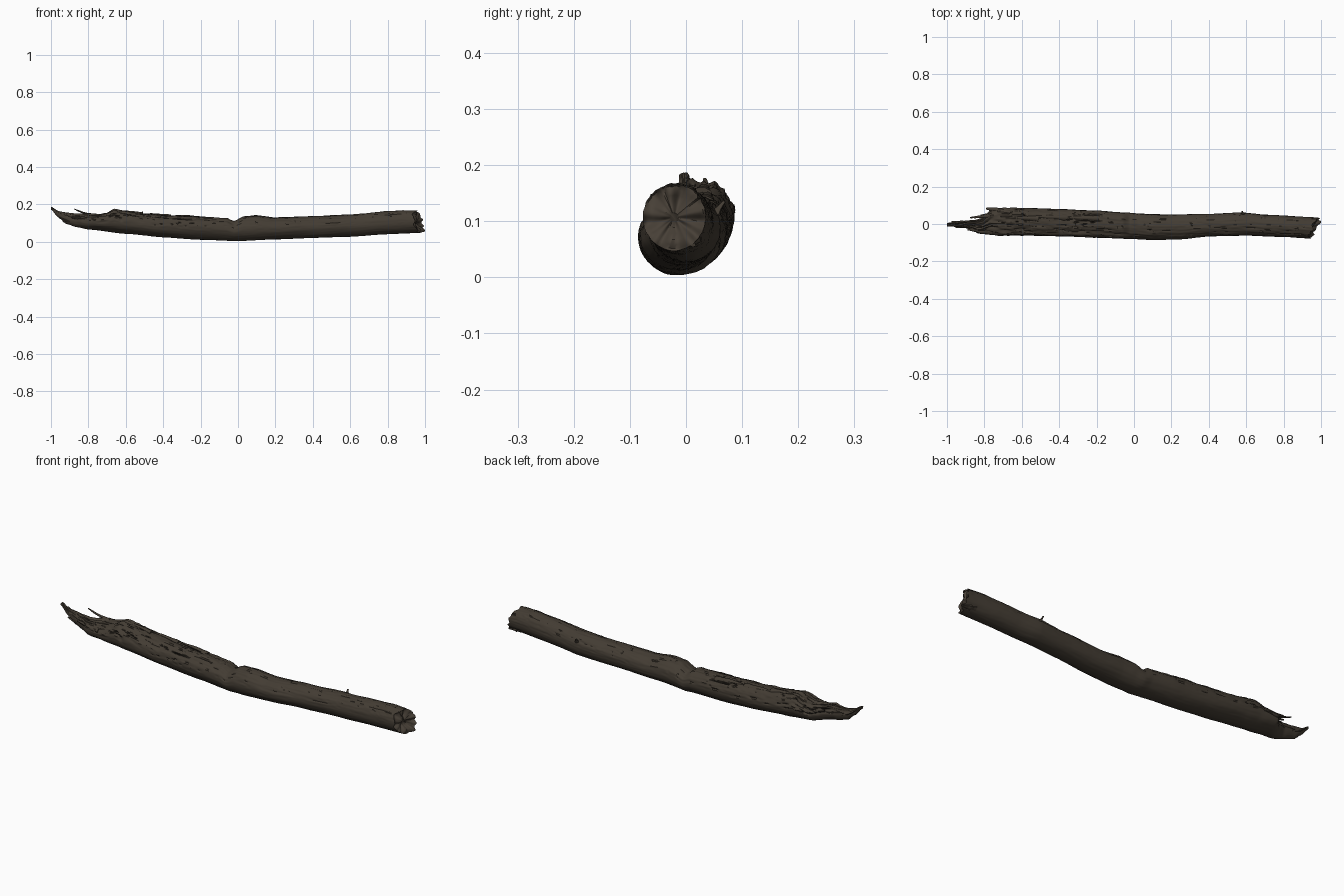
import bpy, bmesh, math, random
from mathutils import Vector, noise

if "Cube" in bpy.data.objects:
    bpy.data.objects.remove(bpy.data.objects["Cube"])

random.seed(4)

def material(name, rgb):
    m = bpy.data.materials.new(name)
    m.diffuse_color = (*rgb, 1)
    m.use_nodes = True
    m.node_tree.nodes["Principled BSDF"].inputs["Base Color"].default_value = m.diffuse_color
    return m

bark = material("dark brown bark", (0.056, 0.045, 0.033))
crack = material("deep crack brown", (0.034, 0.027, 0.020))
wood = material("weathered broken wood", (0.064, 0.051, 0.038))

# Silhouette profiles of the log: (x, value)
BOTTOM = [(-1, .172), (-.96, .13), (-.92, .096), (-.86, .078), (-.8, .066), (-.6, .043), (-.4, .024),
          (-.2, .011), (0, .004), (.2, .013), (.4, .020), (.6, .028), (.8, .040), (1, .048)]
TOP = [(-1, .188), (-.96, .165), (-.9, .155), (-.75, .150), (-.71, .158), (-.66, .180), (-.61, .172),
       (-.5, .156), (-.4, .150), (-.2, .141), (-.06, .134), (-.02, .112), (.03, .136), (.1, .141),
       (.2, .128), (.4, .137), (.6, .147), (.8, .162), (.9, .168), (1, .166)]
BACK = [(-1, .006), (-.92, .016), (-.85, .022), (-.81, .034), (-.785, .06), (-.76, .086), (-.6, .086),
        (-.4, .08), (-.2, .072), (-.05, .060), (.1, .051), (.4, .054), (.58, .062), (.7, .05), (1, .035)]
FRONT = [(-1, -.012), (-.92, -.018), (-.87, -.030), (-.83, -.052), (-.7, -.062), (-.4, -.066), (-.2, -.072),
         (0, -.081), (.1, -.086), (.25, -.081), (.4, -.067), (.6, -.062), (.8, -.07), (1, -.077)]

def at(profile, x):
    for (a, va), (b, vb) in zip(profile, profile[1:]):
        if x <= b:
            t = (x - a) / (b - a)
            return va + (vb - va) * (t * t * (3 - 2 * t) * .5 + t * .5)
    return profile[-1][1]

def smooth(a, b, v):
    t = max(0, min(1, (v - a) / (b - a)))
    return t * t * (3 - 2 * t)

def relief(x, a):
    """Lengthwise bark grain, cracks and the stripped, split upper side."""
    c, s = math.cos(a), math.sin(a)
    up = smooth(-.3, .7, s)
    left = smooth(.02, -.3, x)
    soft = noise.noise(Vector((x * 4, c * 1.5, s * 1.5))) * .03
    grain = noise.noise(Vector((x * 7, c * 8 + 3, s * 8))) * (.015 + .03 * up)
    fine = noise.noise(Vector((x * 30, c * 14, s * 14 + 7))) * (.008 + .028 * up * (.4 + left))
    n = abs(noise.noise(Vector((x * 3.2 + 5, c * 4, s * 4 + 2))))
    gouge = smooth(.07, 0, n) * up * (.05 + .13 * left)
    edge = .25 * noise.noise(Vector((x * 8, 2, 9)))
    strip = smooth(1.05, 1.2, a + edge) * smooth(2.6, 2.35, a + edge)
    strip *= smooth(-.01, -.05, x) * .11
    # ragged chips near the broken left end
    chips = noise.noise(Vector((x * 16, c * 5, s * 5 + 20))) * .22 * smooth(-.45, -.8, x) * up
    return 1 + soft + grain + fine + chips - gouge - strip, gouge

def build_log():
    bm = bmesh.new()
    rings, sides = 340, 84
    loops, deep = [], {}
    for i in range(rings + 1):
        x = -1 + 2 * i / rings
        zb, zt, yb, yf = (at(p, x) for p in (BOTTOM, TOP, BACK, FRONT))
        cy, cz, ry, rz = (yb + yf) / 2, (zb + zt) / 2, (yb - yf) / 2, (zt - zb) / 2
        loop = []
        for j in range(sides):
            a = 2 * math.pi * j / sides
            k, g = relief(x, a)
            y, z = cy + ry * k * math.cos(a), cz + rz * k * math.sin(a)
            # slanted break at the right end
            slant = -.036 + .42 * (y + .02) - .2 * (z - .1)
            slant += .018 * noise.noise(Vector((2, y * 45, z * 45)))
            v = bm.verts.new((x + min(slant, 0) * smooth(.8, 1, x), y, z))
            deep[v] = g
            loop.append(v)
        loops.append(loop)
    for p, q in zip(loops, loops[1:]):
        for j in range(sides):
            f = bm.faces.new((p[j], q[j], q[(j + 1) % sides], p[(j + 1) % sides]))
            f.normal_flip()
            if sum(deep[v] for v in f.verts) / 4 > .075:
                f.material_index = 1
    # broken right end face with shallow lumps
    prev = loops[-1]
    mid = sum((v.co for v in prev), Vector()) / sides
    for s in (.93, .82, .66, .48, .3, .13):
        cur = []
        for v in loops[-1]:
            co = mid.lerp(v.co, s)
            co.x -= .012 * (1 - s) ** .5
            co.x += .016 * noise.noise(Vector((5, co.y * 38, co.z * 38)))
            cur.append(bm.verts.new(co))
        for j in range(sides):
            k = (j + 1) % sides
            bm.faces.new((prev[j], cur[j], cur[k], prev[k])).material_index = 2
        prev = cur
    bm.faces.new(prev).material_index = 2
    bm.faces.new(loops[0]).material_index = 2
    bmesh.ops.recalc_face_normals(bm, faces=bm.faces)
    return finish(bm, "log_trunk", (bark, crack, wood))

def finish(bm, name, mats):
    me = bpy.data.meshes.new(name)
    bm.to_mesh(me)
    bm.free()
    ob = bpy.data.objects.new(name, me)
    bpy.context.collection.objects.link(ob)
    for m in mats:
        me.materials.append(m)
    bpy.ops.object.select_all(action='DESELECT')
    ob.select_set(True)
    bpy.context.view_layer.objects.active = ob
    bpy.ops.object.shade_smooth_by_angle(angle=math.radians(50))
    return ob

def splinter(name, start, end, width, bend=0.0, mat=bark):
    """Crooked tapering sliver of wood."""
    bm = bmesh.new()
    a, b = Vector(start), Vector(end)
    d = (b - a).normalized()
    u = d.cross(Vector((.1, .2, 1))).normalized()
    w = d.cross(u)
    steps, sides, rows = 8, 8, []
    for i in range(steps + 1):
        t = i / steps
        c = a.lerp(b, t) + Vector((0, 0, bend * math.sin(math.pi * t)))
        r = width * (1 - .75 * t) * random.uniform(.85, 1.15)
        rows.append([bm.verts.new(c + u * r * math.cos(q) * 1.15 + w * r * math.sin(q) * .8)
                     for q in (2 * math.pi * j / sides for j in range(sides))])
    for p, q in zip(rows, rows[1:]):
        for j in range(sides):
            k = (j + 1) % sides
            bm.faces.new((p[j], p[k], q[k], q[j]))
    bm.faces.new(rows[0])
    bm.faces.new(rows[-1])
    bmesh.ops.recalc_face_normals(bm, faces=bm.faces)
    return finish(bm, name, (mat,))

build_log()

# Splinters and flakes around the shattered left end
splinter("upright_splinter", (-.76, .045, .142), (-.875, .034, .175), .011, -.006)
splinter("back_splinter", (-.68, .07, .118), (-.79, .082, .128), .016)
splinter("middle_splinter", (-.70, .05, .115), (-.82, .046, .135), .018)
splinter("front_splinter", (-.76, -.035, .115), (-.89, -.028, .13), .020)
splinter("tip_splinter", (-.90, .0, .125), (-.975, .012, .165), .015, -.006)
splinter("low_splinter", (-.82, -.005, .09), (-.955, -.016, .128), .016, -.006)

# Raised bark flakes along the split
for n, (x, y, z) in enumerate([(-.60, .03, .160), (-.45, .035, .146), (-.28, .03, .136), (-.55, -.02, .142)]):
    splinter(f"bark_flake_{n + 1}", (x + .09, y, z - .012), (x - .07, y + .006, z + .002), .014, .004)

# Twig stub on the back and lip on the right end
splinter("twig_stub", (.585, .045, .105), (.578, .068, .135), .012)
splinter("end_lip", (.93, .005, .072), (.998, .012, .058), .022)
